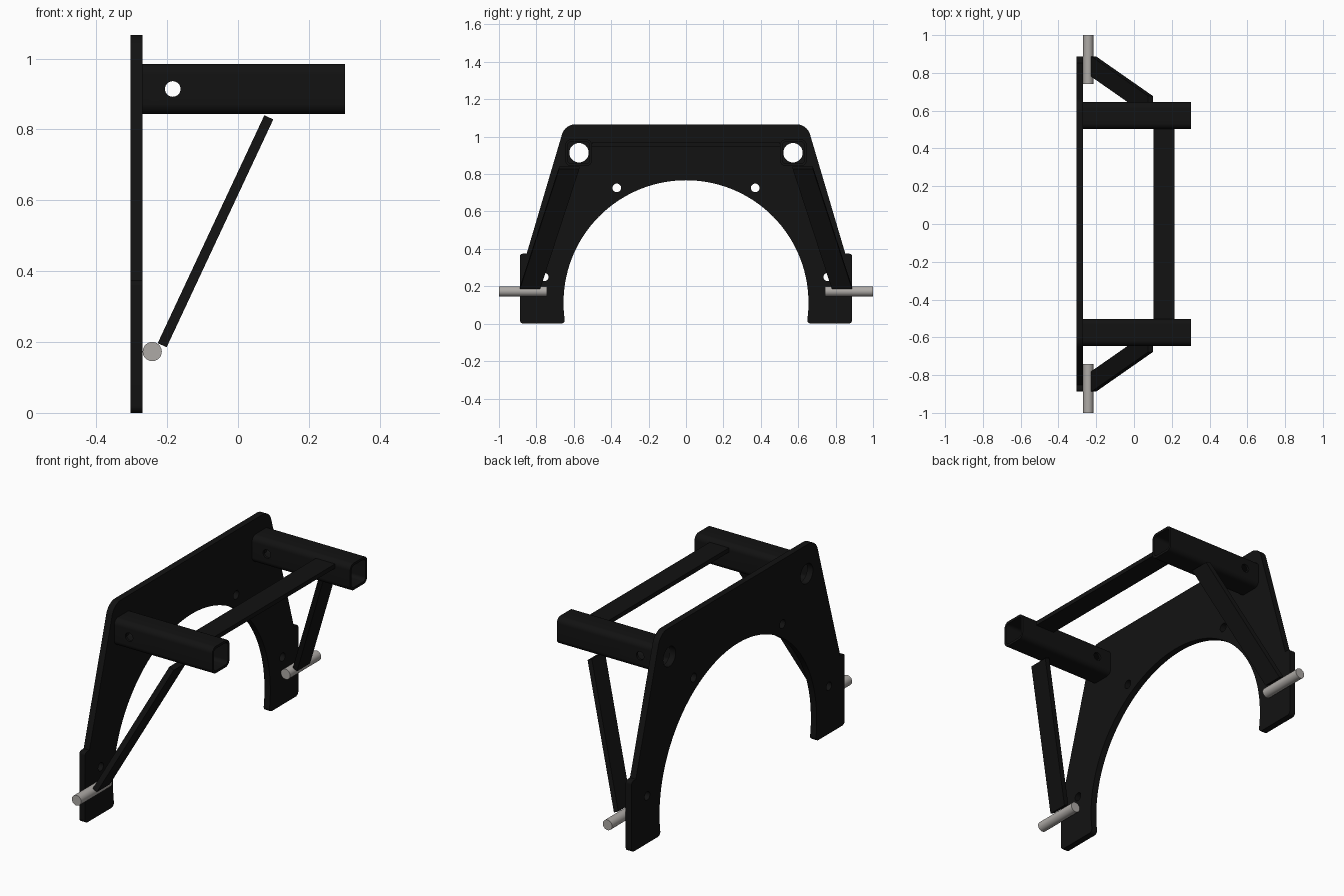
import bpy, bmesh
from math import sin, cos, asin, pi, tan
from mathutils import Vector, Matrix

if "Cube" in bpy.data.objects:
    bpy.data.objects.remove(bpy.data.objects["Cube"])


def material(name, col):
    m = bpy.data.materials.new(name)
    m.diffuse_color = (*col, 1)
    m.use_nodes = True
    m.node_tree.nodes["Principled BSDF"].inputs["Base Color"].default_value = m.diffuse_color
    return m


BLACK = material("black_paint", (0.006, 0.006, 0.006))
STEEL = material("bare_steel", (0.42, 0.40, 0.38))


def fillet(points, seg=8):
    """Round each (u, v, radius) corner of a closed outline."""
    out = []
    for i, (u, v, r) in enumerate(points):
        p = Vector((u, v))
        if r == 0:
            out.append(p)
            continue
        a = (Vector(points[i - 1][:2]) - p).normalized()
        b = (Vector(points[(i + 1) % len(points)][:2]) - p).normalized()
        half = a.angle(b) / 2
        c = p + (a + b).normalized() * (r / sin(half))
        s, e = p + a * (r / tan(half)) - c, p + b * (r / tan(half)) - c
        for k in range(seg + 1):
            out.append(c + s.lerp(e, k / seg).normalized() * r)
    return out


def circle(u, v, r, n=32):
    return [Vector((u + r * cos(2 * pi * k / n), v + r * sin(2 * pi * k / n))) for k in range(n)]


def rounded_square(u, v, h, r):
    return fillet([(u - h, v - h, r), (u + h, v - h, r), (u + h, v + h, r), (u - h, v + h, r)])


def finish(ob, mat):
    ob.data.materials.clear()
    ob.data.materials.append(mat)
    bpy.ops.object.select_all(action='DESELECT')
    ob.select_set(True)
    bpy.context.view_layer.objects.active = ob
    bpy.ops.object.shade_smooth_by_angle(angle=0.6)
    return ob


def extrude_x(name, loops, x0, x1):
    """Fill outline loops (with holes) in the y-z plane and extrude along x."""
    cu = bpy.data.curves.new(name, 'CURVE')
    cu.dimensions = '2D'
    cu.fill_mode = 'BOTH'
    cu.extrude = (x1 - x0) / 2
    for loop in loops:
        s = cu.splines.new('POLY')
        s.points.add(len(loop) - 1)
        for pt, p in zip(s.points, loop):
            pt.co = (p.x, p.y, 0, 1)
        s.use_cyclic_u = True
    tmp = bpy.data.objects.new(name + "_curve", cu)
    bpy.context.collection.objects.link(tmp)
    bpy.context.view_layer.update()
    me = bpy.data.meshes.new_from_object(tmp.evaluated_get(bpy.context.evaluated_depsgraph_get()))
    bpy.data.objects.remove(tmp)
    me.transform(Matrix(((0, 0, 1, (x0 + x1) / 2), (1, 0, 0, 0), (0, 1, 0, 0), (0, 0, 0, 1))))
    bm = bmesh.new()
    bm.from_mesh(me)
    bmesh.ops.remove_doubles(bm, verts=bm.verts, dist=1e-5)
    bmesh.ops.recalc_face_normals(bm, faces=bm.faces)
    bm.to_mesh(me)
    bm.free()
    ob = bpy.data.objects.new(name, me)
    bpy.context.collection.objects.link(ob)
    return ob


def hexahedron(name, lower, upper):
    """Solid between two matching four-point ends."""
    bm = bmesh.new()
    for co in lower + upper:
        bm.verts.new(co)
    bmesh.ops.convex_hull(bm, input=bm.verts)
    bmesh.ops.dissolve_limit(bm, angle_limit=0.01, verts=bm.verts, edges=bm.edges)
    me = bpy.data.meshes.new(name)
    bm.to_mesh(me)
    bm.free()
    ob = bpy.data.objects.new(name, me)
    bpy.context.collection.objects.link(ob)
    return finish(ob, BLACK)


def cylinder_y(name, x, y, z, r, length):
    bpy.ops.mesh.primitive_cylinder_add(vertices=32, radius=r, depth=length,
                                        location=(x, y, z), rotation=(pi / 2, 0, 0))
    ob = bpy.context.object
    ob.name = name
    return ob


# Arched back plate with bolt holes
R, CZ = 0.655, 0.112
side = [(0.647, 1.066, 0.075), (0.852, 0.374, 0), (0.888, 0.374, 0.015),
        (0.888, 0, 0.02), (0.645, 0, 0.02)]
a0 = asin(-0.07 / R)
arch = [(R * cos(a), CZ + R * sin(a), 0)
        for a in (a0 + (pi - 2 * a0) * k / 72 for k in range(73))]
outline = fillet(side + arch + [(-u, v, r) for u, v, r in reversed(side)])
holes = [circle(s * y, z, r) for s in (-1, 1)
         for y, z, r in ((0.572, 0.914, 0.052), (0.37, 0.726, 0.023), (0.757, 0.25, 0.022))]
finish(extrude_x("arched_plate", [outline] + holes, -0.304, -0.27), BLACK)

for s, side_name in ((1, "left"), (-1, "right")):
    # Hollow square tube with a cross-drilled hole
    tube = extrude_x("square_tube_" + side_name,
                     [rounded_square(s * 0.574, 0.914, 0.071, 0.03),
                      rounded_square(s * 0.574, 0.914, 0.058, 0.018)], -0.27, 0.302)
    cutter = cylinder_y("hole_cutter", -0.184, s * 0.574, 0.914, 0.022, 0.3)
    cutter.hide_render = True
    mod = tube.modifiers.new("hole", 'BOOLEAN')
    mod.operation = 'DIFFERENCE'
    mod.solver = 'EXACT'
    mod.object = cutter
    bpy.context.view_layer.objects.active = tube
    bpy.ops.object.modifier_apply(modifier="hole")
    bpy.data.objects.remove(cutter)
    finish(tube, BLACK)

    # Diagonal flat brace, leaning inward
    def end(x, z, y):
        return [(x + i * 0.0125, s * (y + j * 0.054), z - i * 0.006)
                for i in (-1, 1) for j in (-1, 1)]
    hexahedron("diagonal_brace_" + side_name, end(-0.214, 0.191, 0.834), end(0.087, 0.834, 0.624))

    # Bare steel pin
    finish(cylinder_y("pin_" + side_name, -0.242, s * 0.871, 0.173, 0.027, 0.258), STEEL)

# Flat cross bar between the tubes
hexahedron("cross_bar",
           [(x, -0.503, z) for x in (0.102, 0.214) for z in (0.945, 0.968)],
           [(x, 0.503, z) for x in (0.102, 0.214) for z in (0.945, 0.968)])
